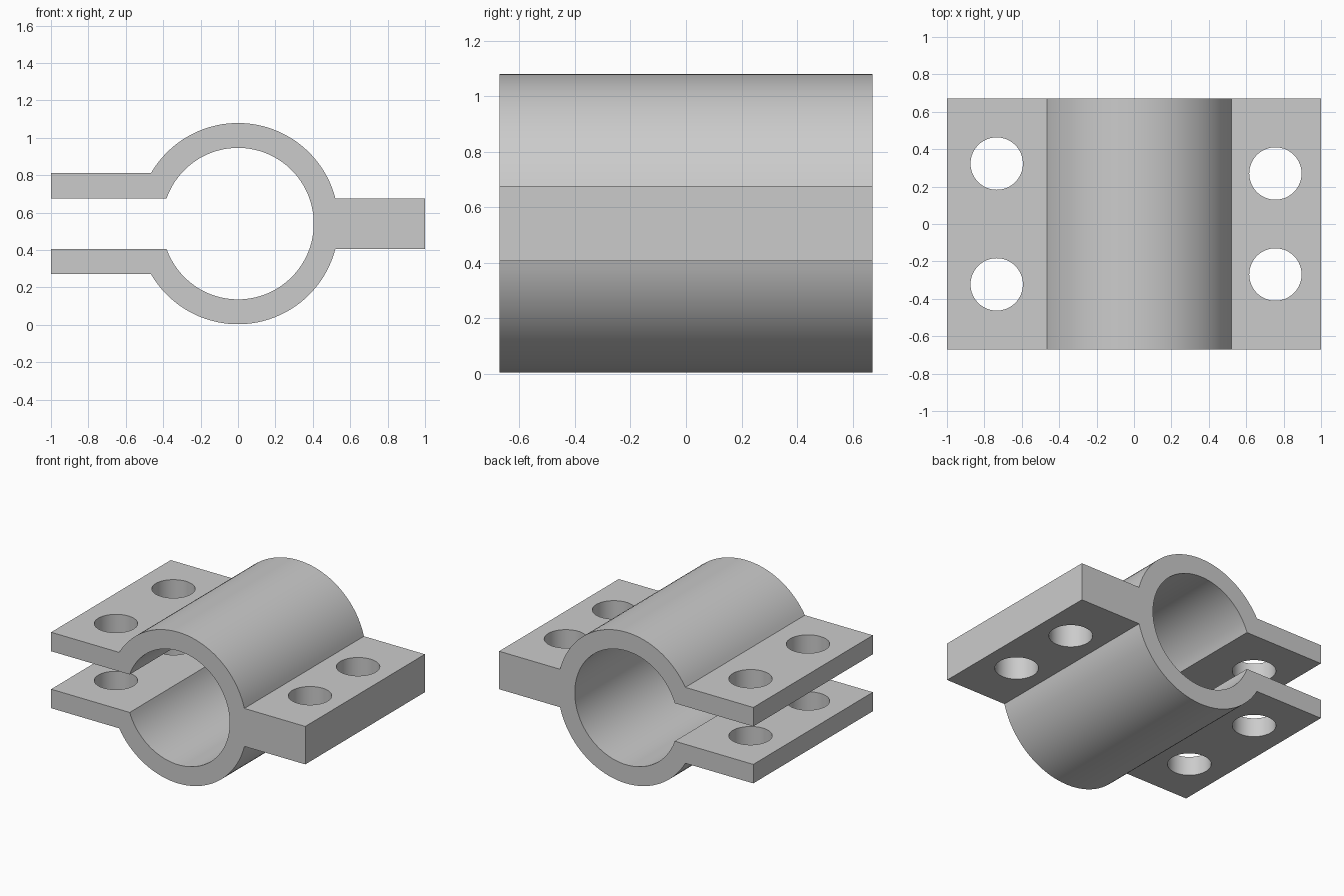
import bpy, bmesh, math
from mathutils import Matrix, Vector

old = bpy.data.objects.get("Cube")
if old:
    bpy.data.objects.remove(old, do_unlink=True)

AXIS_Z = 0.541       # height of the bore axis
R_OUT, R_IN = 0.538, 0.405
SLOT = 0.135         # half the gap, and the thickness of each thin flange
HALF_Y = 0.672
HOLE_R = 0.14

grey = bpy.data.materials.new("plain grey")
grey.use_nodes = True
colour = (0.6, 0.6, 0.6, 1)
grey.diffuse_color = colour
grey.node_tree.nodes["Principled BSDF"].inputs["Base Color"].default_value = colour


def make_object(name, bm):
    mesh = bpy.data.meshes.new(name)
    bmesh.ops.recalc_face_normals(bm, faces=bm.faces)
    bm.to_mesh(mesh)
    bm.free()
    mesh.materials.append(grey)
    obj = bpy.data.objects.new(name, mesh)
    bpy.context.collection.objects.link(obj)
    return obj


def arc(radius, start, end, steps):
    angles = [start + (end - start) * i / steps for i in range(steps + 1)]
    return [(radius * math.cos(a), radius * math.sin(a)) for a in angles]


# Upper half of the outline: thick flange, outer arc, thin flange, inner arc
thick_angle = math.asin(SLOT / R_OUT)
thin_angle = math.pi - math.asin(2 * SLOT / R_OUT)
slot_angle = math.pi - math.asin(SLOT / R_IN)
outer = [(1, SLOT)] + arc(R_OUT, thick_angle, thin_angle, 40)
outer += [(-1, 2 * SLOT), (-1, SLOT)]
inner = arc(R_IN, slot_angle, 0, 48)
upper = outer + inner
lower = [(x, -z) for x, z in reversed(upper[:-1])]

# Clamp body: the whole outline extruded along the bore
bm = bmesh.new()
ring = [bm.verts.new((x, -HALF_Y, z + AXIS_Z)) for x, z in upper + lower]
face = bm.faces.new(ring)
extruded = bmesh.ops.extrude_face_region(bm, geom=[face])["geom"]
moved = [v for v in extruded if isinstance(v, bmesh.types.BMVert)]
bmesh.ops.translate(bm, verts=moved, vec=Vector((0, 2 * HALF_Y, 0)))
clamp = make_object("pipe_clamp", bm)

# Bolt holes: two through each side
bm = bmesh.new()
for x, y in ((-0.734, 0.323), (0.756, 0.27)):
    for side in (-1, 1):
        bmesh.ops.create_cone(bm, cap_ends=True, segments=64, radius1=HOLE_R,
                              radius2=HOLE_R, depth=2,
                              matrix=Matrix.Translation((x, side * y, AXIS_Z)))
cutter = make_object("bolt_hole_cutter", bm)
cutter.hide_render = True

bpy.ops.object.select_all(action='DESELECT')
clamp.select_set(True)
bpy.context.view_layer.objects.active = clamp
drill = clamp.modifiers.new("bolt holes", 'BOOLEAN')
drill.operation = 'DIFFERENCE'
drill.solver = 'EXACT'
drill.object = cutter
bpy.ops.object.modifier_apply(modifier=drill.name)
bpy.data.objects.remove(cutter, do_unlink=True)

bpy.ops.object.shade_smooth_by_angle(angle=math.radians(25))
